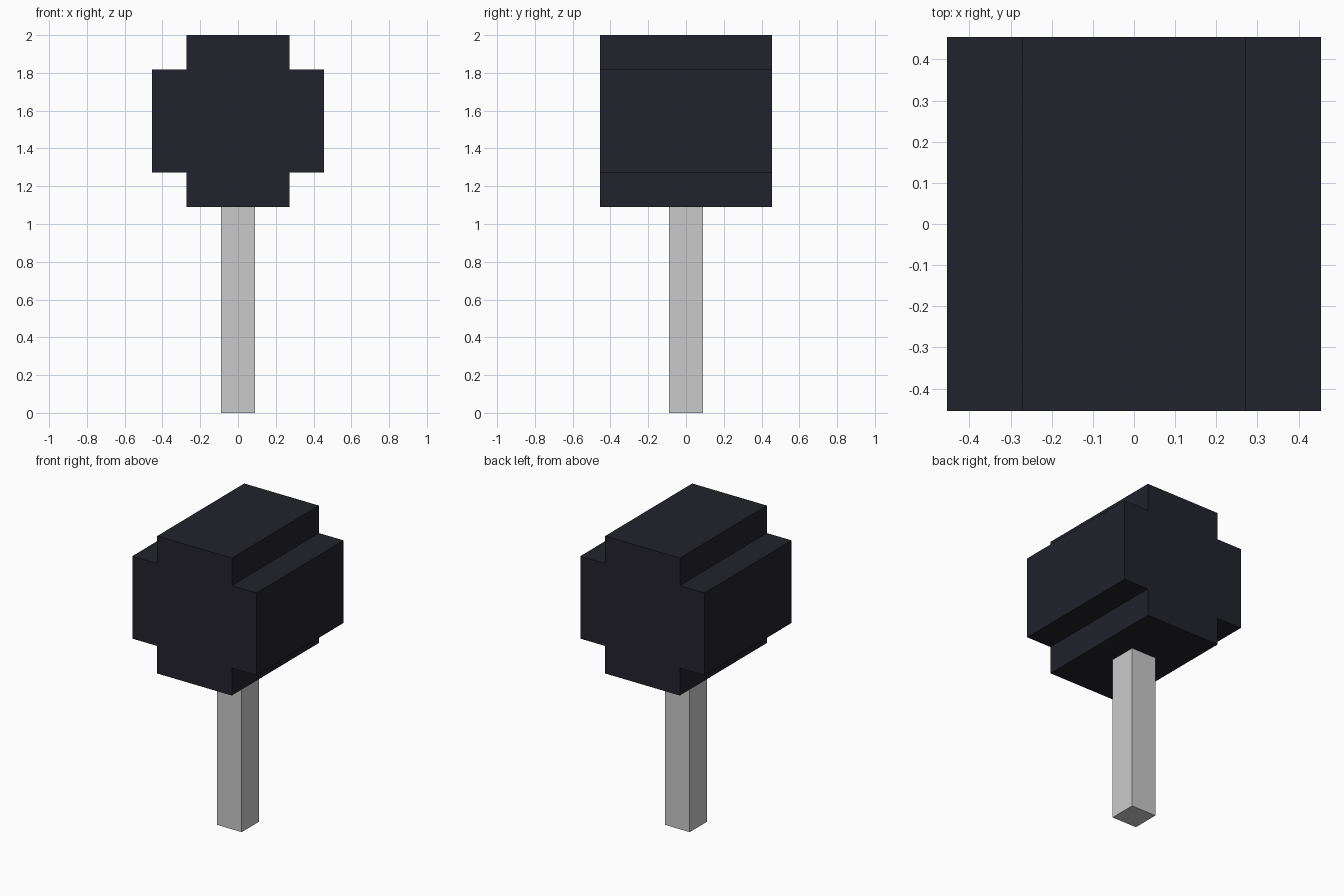
import bpy, bmesh

if "Cube" in bpy.data.objects:
    bpy.data.objects.remove(bpy.data.objects["Cube"])

U = 2 / 11  # model is built on a grid of 11 units in height


def material(name, rgb):
    m = bpy.data.materials.new(name)
    m.diffuse_color = (*rgb, 1)
    m.use_nodes = True
    m.node_tree.nodes["Principled BSDF"].inputs["Base Color"].default_value = m.diffuse_color
    return m


def prism(name, profile, depth, mat):
    """Extrude an x-z profile (in grid units) along y, centred on y = 0."""
    bm = bmesh.new()
    face = bm.faces.new([bm.verts.new((x * U, -depth * U / 2, z * U)) for x, z in profile])
    new = bmesh.ops.extrude_face_region(bm, geom=[face])["geom"]
    verts = [v for v in new if isinstance(v, bmesh.types.BMVert)]
    bmesh.ops.translate(bm, verts=verts, vec=(0, depth * U, 0))
    bmesh.ops.recalc_face_normals(bm, faces=bm.faces)
    mesh = bpy.data.meshes.new(name)
    bm.to_mesh(mesh)
    bm.free()
    mesh.materials.append(mat)
    ob = bpy.data.objects.new(name, mesh)
    bpy.context.collection.objects.link(ob)
    return ob


dark = material("dark slate", (0.016, 0.016, 0.025))
grey = material("light grey", (0.59, 0.59, 0.59))

# Hammer head: stepped block with notched corners, mirrored from its right half
right = [(1.5, 6), (1.5, 7), (2.5, 7), (2.5, 10), (1.5, 10), (1.5, 11)]
prism("head", right + [(-x, z) for x, z in reversed(right)], 5, dark)

# Square handle
prism("handle", [(-0.5, 0), (0.5, 0), (0.5, 6), (-0.5, 6)], 1, grey)
